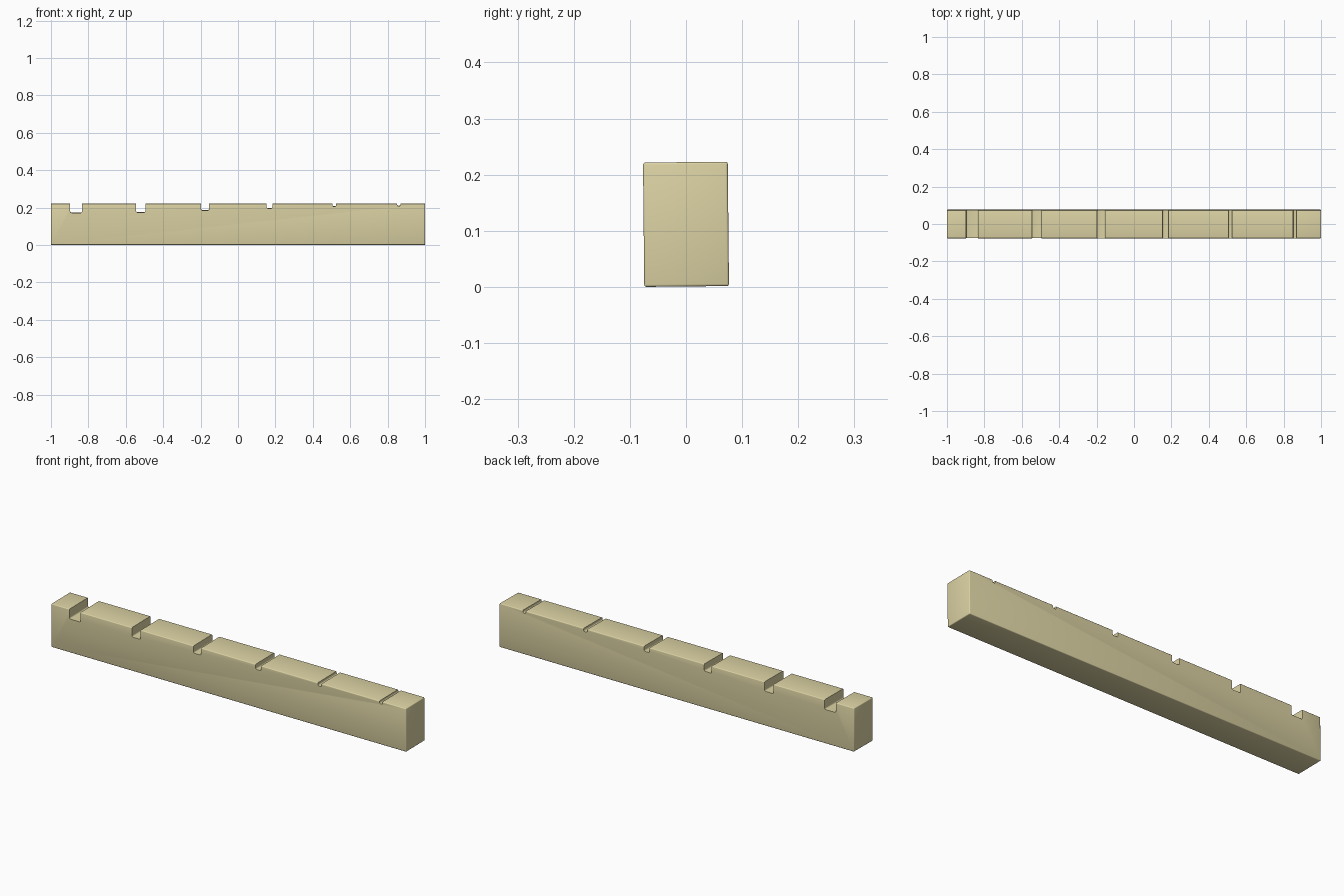
import bpy, bmesh, math
from mathutils import Matrix

if "Cube" in bpy.data.objects:
    bpy.data.objects.remove(bpy.data.objects["Cube"])

LENGTH, DEPTH, HEIGHT = 2.0, 0.151, 0.2215
TILT = 0.01  # the bar leans very slightly about its long axis

# left x, right x, floor z of each string slot
SLOTS = [(-0.897, -0.834, 0.172), (-0.545, -0.495, 0.174), (-0.197, -0.155, 0.185),
         (0.153, 0.184, 0.196), (0.504, 0.525, 0.206), (0.851, 0.868, 0.208)]


def make_object(name, bm):
    mesh = bpy.data.meshes.new(name)
    bmesh.ops.recalc_face_normals(bm, faces=bm.faces)
    bm.to_mesh(mesh)
    bm.free()
    obj = bpy.data.objects.new(name, mesh)
    bpy.context.collection.objects.link(obj)
    return obj


# Bar with finely rounded edges
bm = bmesh.new()
bmesh.ops.create_cube(bm, size=1, matrix=Matrix.Translation((0, 0, HEIGHT / 2))
                      @ Matrix.Diagonal((LENGTH, DEPTH, HEIGHT, 1)))
bmesh.ops.bevel(bm, geom=bm.edges[:], offset=0.004, segments=3, profile=0.5, affect='EDGES')
nut = make_object("string_nut", bm)

# Slot cutters: upright profiles with rounded floor corners, extruded through the bar
bm = bmesh.new()
for x0, x1, z in SLOTS:
    r = min(0.45 * (x1 - x0), 0.007)
    profile = [(x0, 0.3)]
    for cx, start in ((x0 + r, math.pi), (x1 - r, 1.5 * math.pi)):
        for i in range(5):
            a = start + i * math.pi / 8
            profile.append((cx + r * math.cos(a), z + r + r * math.sin(a)))
    profile.append((x1, 0.3))
    face = bm.faces.new([bm.verts.new((x, -0.2, pz)) for x, pz in profile])
    ext = bmesh.ops.extrude_face_region(bm, geom=[face])
    moved = [v for v in ext["geom"] if isinstance(v, bmesh.types.BMVert)]
    bmesh.ops.translate(bm, verts=moved, vec=(0, 0.4, 0))
cutter = make_object("slot_cutters", bm)
cutter.hide_render = True

# Cut the slots
mod = nut.modifiers.new("slots", 'BOOLEAN')
mod.operation = 'DIFFERENCE'
mod.solver = 'EXACT'
mod.object = cutter
bpy.context.view_layer.objects.active = nut
nut.select_set(True)
bpy.ops.object.modifier_apply(modifier=mod.name)
bpy.data.objects.remove(cutter)

# Lean the bar, centre it and rest it on the ground
nut.data.transform(Matrix.Rotation(TILT, 4, 'X'))
ys = [v.co.y for v in nut.data.vertices]
low = min(v.co.z for v in nut.data.vertices)
nut.data.transform(Matrix.Translation((0, -(min(ys) + max(ys)) / 2, -low)))
bpy.ops.object.shade_smooth_by_angle(angle=math.radians(31))

# Bone colour
mat = bpy.data.materials.new("bone")
mat.diffuse_color = (0.72, 0.65, 0.37, 1)
mat.use_nodes = True
mat.node_tree.nodes["Principled BSDF"].inputs["Base Color"].default_value = mat.diffuse_color
nut.data.materials.append(mat)
